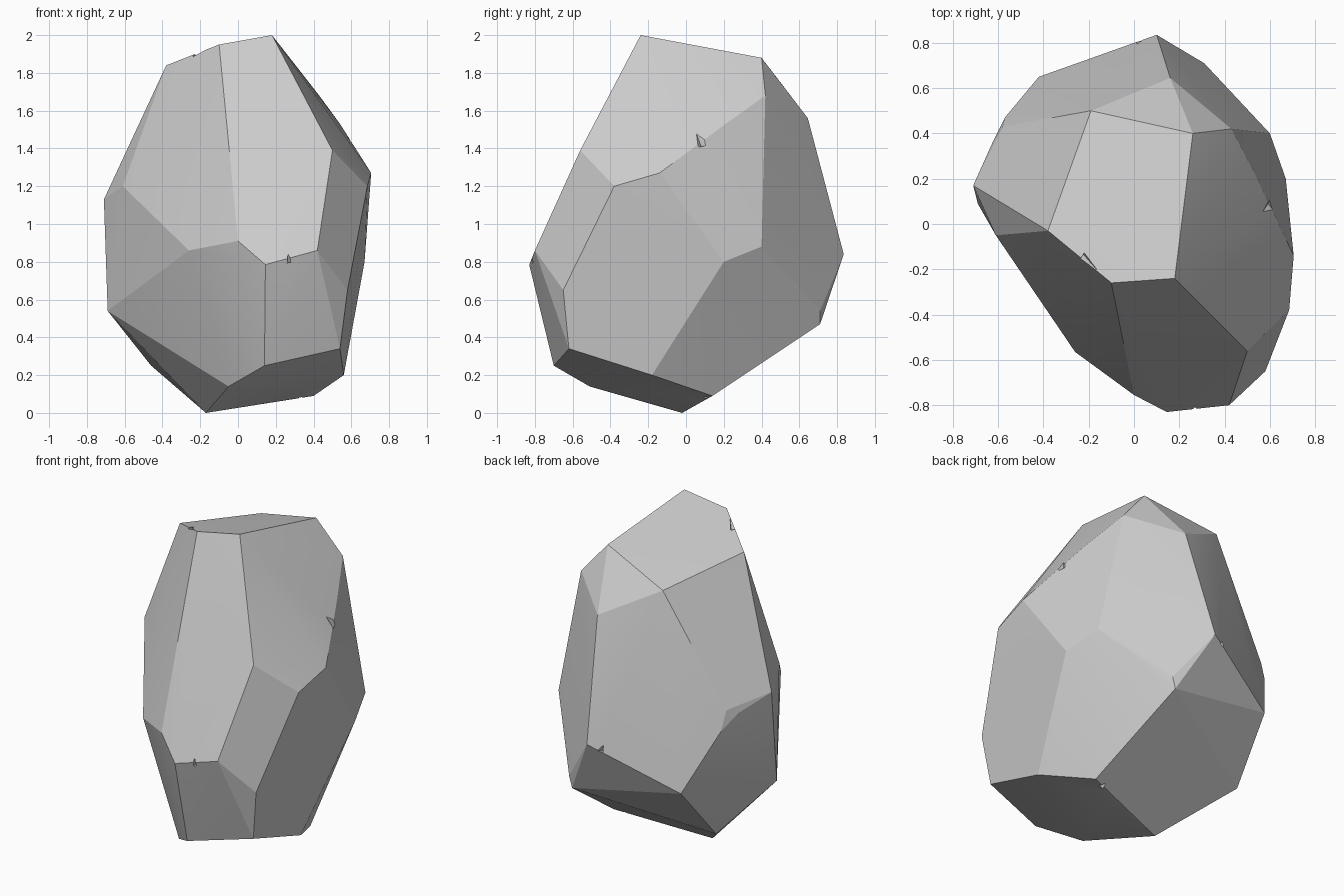
import bpy, bmesh, math
from mathutils import Vector

cube = bpy.data.objects.get("Cube")
if cube:
    bpy.data.objects.remove(cube, do_unlink=True)

stone = bpy.data.materials.new("stone grey")
stone.use_nodes = True
grey = (.6, .6, .6, 1)
stone.diffuse_color = grey
stone.node_tree.nodes["Principled BSDF"].inputs["Base Color"].default_value = grey


def make_object(name, bm):
    mesh = bpy.data.meshes.new(name)
    bm.to_mesh(mesh)
    bm.free()
    mesh.materials.append(stone)
    obj = bpy.data.objects.new(name, mesh)
    bpy.context.collection.objects.link(obj)
    return obj


# Corners of the boulder, grouped by the facet they bound
top_facet = [(.18, -.24, 2), (-.1, -.26, 1.95), (-.38, -.03, 1.84),
             (-.19, .5, 1.75), (.26, .4, 1.88)]
front_ridge = [(-.26, -.565, .86), (0, -.755, .91), (.145, -.83, .785),
               (.42, -.8, .86), (.5, -.56, 1.39)]
side_ridge = [(.58, -.65, .65), (.685, -.38, 1.2), (.705, -.14, 1.27),
              (.62, .03, 1.4), (.54, .21, 1.53), (.43, .42, 1.68),
              (.67, .2, .8), (.6, .4, .88)]
back_ridge = [(.16, .645, 1.56), (.1, .835, .84), (.31, .71, .54),
              (.29, .71, .47), (-.42, .65, .6)]
far_side = [(-.57, .47, .96), (-.58, .43, 1.08), (-.62, .37, 1.05),
            (-.71, .17, 1.13), (-.61, -.05, 1.2), (-.69, .09, .54)]
base = [(-.46, .36, .25), (-.17, -.02, 0), (-.05, -.51, .14),
        (.14, -.7, .25), (.54, -.62, .34), (.56, -.18, .2),
        (.4, .14, .09), (.27, .08, .07)]

# Boulder: the convex skin around all its corners
bm = bmesh.new()
for corner in top_facet + front_ridge + side_ridge + back_ridge + far_side + base:
    bm.verts.new(corner)
hull = bmesh.ops.convex_hull(bm, input=bm.verts)
inner = {g for g in hull["geom_interior"] + hull["geom_unused"]
         if isinstance(g, bmesh.types.BMVert)}
bmesh.ops.delete(bm, geom=list(inner), context="VERTS")
bmesh.ops.dissolve_limit(bm, angle_limit=math.radians(2),
                         verts=bm.verts, edges=bm.edges)
bmesh.ops.recalc_face_normals(bm, faces=bm.faces)
boulder = make_object("boulder", bm)


def chip(spot, along, width, length, depth):
    """Cut a wedge-shaped nick, stretched along one direction."""
    spot = Vector(spot)
    out = (spot - Vector((0, 0, 1))).normalized()
    along = Vector(along)
    along = (along - out * along.dot(out)).normalized()
    across = out.cross(along)
    bm = bmesh.new()
    rim = [spot + out * depth + across * width, spot + out * depth - across * width,
           spot + out * depth * .4 + along * length,
           spot - out * depth - along * length * .3]
    for point in rim:
        bm.verts.new(point)
    bmesh.ops.convex_hull(bm, input=bm.verts)
    bmesh.ops.recalc_face_normals(bm, faces=bm.faces)
    cutter = make_object("chip_cutter", bm)
    cutter.hide_render = True
    nick = boulder.modifiers.new("nick", "BOOLEAN")
    nick.operation, nick.solver, nick.object = "DIFFERENCE", "EXACT", cutter
    bpy.context.view_layer.objects.active = boulder
    bpy.ops.object.modifier_apply(modifier=nick.name)
    bpy.data.objects.remove(cutter, do_unlink=True)


# Small chips along the ridges
chip((.27, -.815, .81), (-.1, 0, 1), .02, .1, .05)
chip((-.22, -.15, 1.9), (1, -.8, 0), .04, .08, .04)
chip((.6, .08, 1.43), (0, -.3, 1), .05, .1, .03)
chip((.33, .11, .08), (0, 1, 0), .03, .08, .03)
chip((.02, .81, .82), (-.3, 0, 1), .03, .12, .04)

# Soft shading only across nearly flat neighbours
bpy.ops.object.select_all(action="DESELECT")
boulder.select_set(True)
bpy.context.view_layer.objects.active = boulder
bpy.ops.object.shade_smooth_by_angle(angle=math.radians(12))
